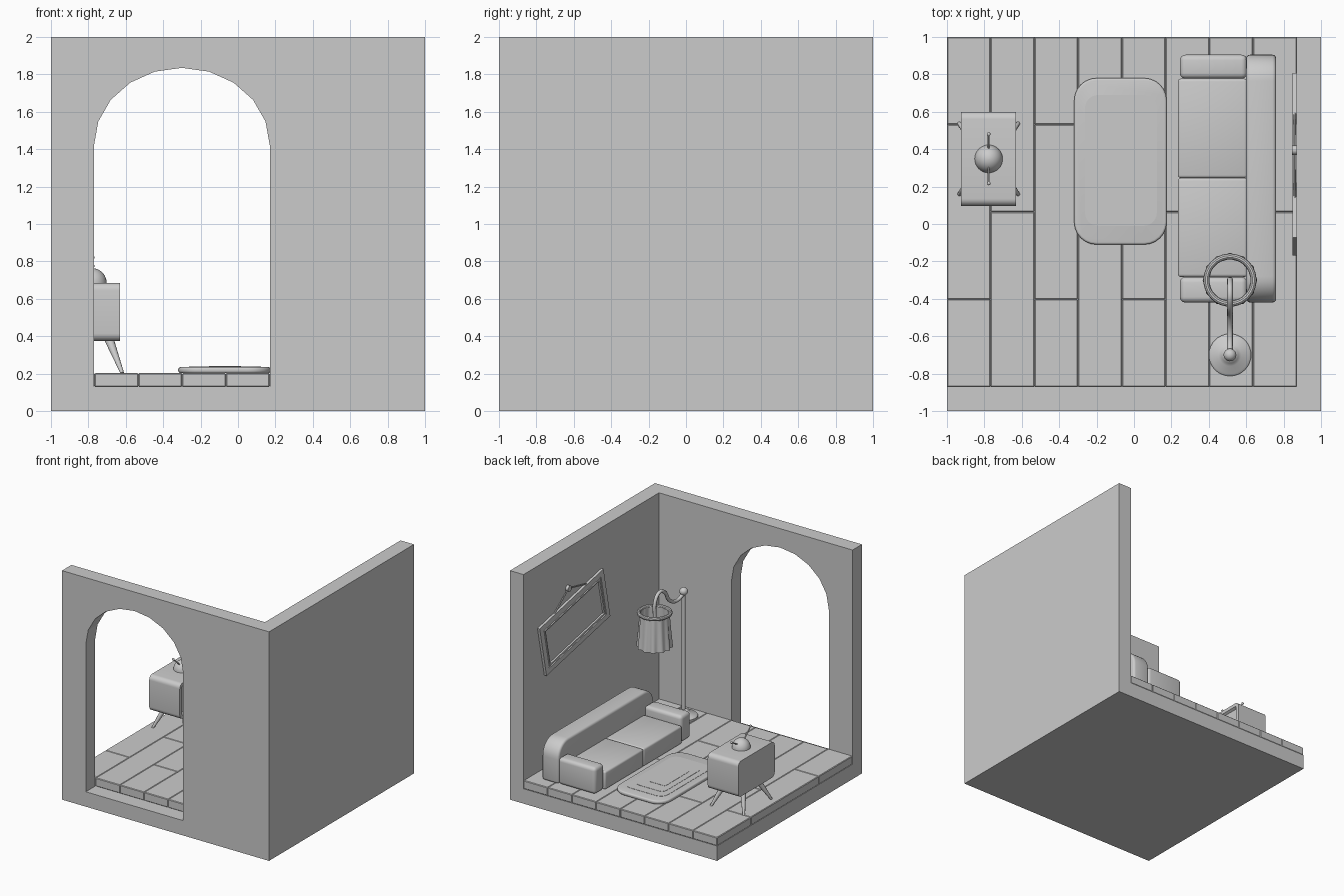
import bpy, bmesh, math
from mathutils import Vector

if "Cube" in bpy.data.objects:
    bpy.data.objects.remove(bpy.data.objects["Cube"])

grey = bpy.data.materials.new("plain grey")
grey.diffuse_color = (0.6, 0.6, 0.6, 1)
grey.use_nodes = True
grey.node_tree.nodes["Principled BSDF"].inputs["Base Color"].default_value = grey.diffuse_color


def finish(name, bm, smooth=35):
    bmesh.ops.recalc_face_normals(bm, faces=bm.faces)
    me = bpy.data.meshes.new(name)
    bm.to_mesh(me)
    bm.free()
    me.materials.append(grey)
    if smooth:
        me.polygons.foreach_set("use_smooth", [True] * len(me.polygons))
        me.set_sharp_from_angle(angle=math.radians(smooth))
    ob = bpy.data.objects.new(name, me)
    bpy.context.collection.objects.link(ob)
    return ob


def prism_bm(pts, axis, a, b, bevel=0, seg=2):
    """Extrude a 2D outline along an axis from a to b, optionally rounding its sharp edges."""
    place = {"x": lambda p, t: (t, p[0], p[1]), "y": lambda p, t: (p[0], t, p[1]),
             "z": lambda p, t: (p[0], p[1], t)}[axis]
    bm = bmesh.new()
    lo = [bm.verts.new(place(p, a)) for p in pts]
    hi = [bm.verts.new(place(p, b)) for p in pts]
    n = len(pts)
    bm.faces.new(lo)
    bm.faces.new(hi)
    for i in range(n):
        bm.faces.new((lo[i], lo[(i + 1) % n], hi[(i + 1) % n], hi[i]))
    bmesh.ops.recalc_face_normals(bm, faces=bm.faces)
    if bevel:
        sharp = [e for e in bm.edges if e.calc_face_angle(0) > 0.7]
        bmesh.ops.bevel(bm, geom=sharp, offset=bevel, segments=seg, profile=0.5, affect="EDGES")
    return bm


def box(name, x0, x1, y0, y1, z0, z1, bevel=0, seg=2):
    pts = [(x0, y0), (x1, y0), (x1, y1), (x0, y1)]
    return finish(name, prism_bm(pts, "z", z0, z1, bevel, seg))


def rounded(x0, x1, y0, y1, r, n=6, corners=(1, 1, 1, 1)):
    """Rounded rectangle; corners run lower left, lower right, upper right, upper left."""
    cs = [(x0, y0, 1, 1, 180), (x1, y0, -1, 1, 270), (x1, y1, -1, -1, 0), (x0, y1, 1, -1, 90)]
    out = []
    for (x, y, sx, sy, a0), on in zip(cs, corners):
        if not on:
            out.append((x, y))
            continue
        for i in range(n + 1):
            a = math.radians(a0 + 90 * i / n)
            out.append((x + sx * r + r * math.cos(a), y + sy * r + r * math.sin(a)))
    return out


def lathe(name, prof, cx, cy, n=32, closed=False, flute=None):
    """Spin (radius, z) points about a vertical line."""
    bm = bmesh.new()
    rings = []
    for k, (r, z) in enumerate(prof):
        ring = []
        for i in range(n):
            a = 2 * math.pi * i / n
            rr = r + (flute(k, a) if flute else 0)
            ring.append(bm.verts.new((cx + rr * math.cos(a), cy + rr * math.sin(a), z)))
        rings.append(ring)
    pairs = list(zip(rings, rings[1:])) + ([(rings[-1], rings[0])] if closed else [])
    for p, q in pairs:
        for i in range(n):
            bm.faces.new((p[i], p[(i + 1) % n], q[(i + 1) % n], q[i]))
    if not closed:
        bm.faces.new(rings[0])
        bm.faces.new(rings[-1])
    return finish(name, bm)


def rod(name, a, b, r0, r1, n=12):
    a, b = Vector(a), Vector(b)
    bm = bmesh.new()
    bmesh.ops.create_cone(bm, cap_ends=True, segments=n, radius1=r0, radius2=r1, depth=(b - a).length)
    ob = finish(name, bm)
    ob.rotation_mode = "QUATERNION"
    ob.rotation_quaternion = (b - a).to_track_quat("Z", "Y")
    ob.location = (a + b) / 2
    return ob


def ball(name, c, r):
    bm = bmesh.new()
    bmesh.ops.create_uvsphere(bm, u_segments=24, v_segments=16, radius=r)
    finish(name, bm).location = c


def inset_side(bm, sign, steps):
    """Inset the largest face pointing along +-x in several (width, depth) steps."""
    f = max((f for f in bm.faces if f.normal.x * sign > 0.9), key=lambda f: f.calc_area())
    for w, d in steps:
        bmesh.ops.inset_region(bm, faces=[f], thickness=w, depth=d, use_even_offset=True)


# Room shell: base slab, side wall, front wall with arch
box("base_slab", -1, 1, -1, 1, 0, 0.13)
box("side_wall", 0.87, 1, -0.87, 1, 0.13, 2)
arch = [(-0.3 - 0.47 * math.cos(math.pi * i / 10), 1.42 + 0.415 * math.sin(math.pi * i / 10))
        for i in range(11)]
outline = [(-1, 0.13), (-0.77, 0.13)] + arch + [(0.17, 0.13), (1, 0.13), (1, 2), (-1, 2)]
finish("arched_wall", prism_bm(outline, "y", -1, -0.87), 0)

# Staggered floor planks
w = 1.87 / 8
for c in range(8):
    cuts = [-0.87, -0.4025, 0.5325, 1] if c % 2 == 0 else [-0.87, 0.065, 1]
    for y0, y1 in zip(cuts, cuts[1:]):
        box("floor_plank", -1 + c * w, -1 + (c + 1) * w, y0, y1, 0.13, 0.203, 0.005, 1)

# Rug with concentric bands
finish("rug", prism_bm(rounded(-0.32, 0.175, -0.11, 0.78, 0.12), "z", 0.203, 0.235, 0.012, 3))
bands = [(-0.262, 0.122, -0.01, 0.69, 0.07), (-0.209, 0.07, 0.064, 0.61, 0.045),
         (-0.155, 0.016, 0.16, 0.51, 0.02)]
for i, (x0, x1, y0, y1, r) in enumerate(bands):
    finish("rug_band", prism_bm(rounded(x0, x1, y0, y1, r), "z", 0.23, 0.237 + 0.002 * i))

# Sofa
back = rounded(-0.42, 0.905, 0.203, 0.555, 0.14, 8, (0, 0, 1, 1))
finish("sofa_back", prism_bm(back, "x", 0.6, 0.76, 0.02, 3))
for y0, y1 in ((-0.42, -0.283), (0.777, 0.905)):
    box("sofa_arm", 0.245, 0.605, y0, y1, 0.203, 0.435, 0.03, 4)
for y0, y1 in ((-0.283, 0.246), (0.246, 0.777)):
    box("seat_cushion", 0.235, 0.605, y0, y1, 0.203, 0.36, 0.015, 3)

# Television: rounded cabinet with recessed screen
tx, ty = -0.777, 0.348
bm = prism_bm(rounded(0.096, 0.6, 0.375, 0.685, 0.04), "x", -0.925, -0.63)
inset_side(bm, 1, [(0.03, 0), (0.012, -0.02)])
finish("television_cabinet", bm)
for sx in (-1, 1):
    for sy in (-1, 1):
        rod("television_leg", (tx + sx * 0.085, ty + sy * 0.095, 0.39),
            (tx + sx * 0.158, ty + sy * 0.19, 0.203), 0.026, 0.01)
dome = [(0.075 * math.cos(a), 0.683 + 0.08 * math.sin(a)) for a in
        [math.radians(t) for t in range(0, 90, 10)] + [math.radians(89)]]
lathe("antenna_dome", dome, tx, ty)
for y, z in ((0.48, 0.775), (0.217, 0.82)):
    rod("antenna_rod", (tx, ty, 0.70), (tx, y, z), 0.005, 0.005, 8)
    ball("antenna_tip", (tx, y, z), 0.01)

# Floor lamp: base, pole, finial, curved arm
lx, ly = 0.513, -0.70
lathe("lamp_base", [(0.113, 0.203), (0.113, 0.222), (0.10, 0.232), (0.06, 0.242), (0.045, 0.255),
                    (0.03, 0.27), (0.015, 0.275)], lx, ly)
rod("lamp_pole", (lx, ly, 0.22), (lx, ly, 1.3), 0.016, 0.016, 16)
ball("lamp_finial", (lx, ly, 1.3), 0.034)
cu = bpy.data.curves.new("lamp_arm", "CURVE")
cu.dimensions = "3D"
cu.bevel_depth = 0.015
cu.bevel_resolution = 3
cu.resolution_u = 6
cu.use_fill_caps = True
path = [(-0.70, 1.28), (-0.60, 1.255), (-0.50, 1.30), (-0.44, 1.39), (-0.37, 1.42), (-0.31, 1.37),
        (-0.30, 1.23)]
sp = cu.splines.new("BEZIER")
sp.bezier_points.add(len(path) - 1)
for bp, (y, z) in zip(sp.bezier_points, path):
    bp.co = (lx, y, z)
    bp.handle_left_type = bp.handle_right_type = "AUTO"
cu.materials.append(grey)
arm = bpy.data.objects.new("lamp_arm", cu)
bpy.context.collection.objects.link(arm)
bpy.context.view_layer.objects.active = arm
arm.select_set(True)
bpy.ops.object.convert(target="MESH")

# Fluted shade with rim
flare = (0.2, 0.6, 1, 1, 0.6, 0.2)
shade = [(0.118, 1.265), (0.127, 1.11), (0.137, 0.975), (0.129, 0.975), (0.119, 1.11), (0.11, 1.265)]
lathe("lamp_shade", shade, lx, -0.30, 96, True, lambda k, a: 0.009 * flare[k] * math.cos(12 * a))
rim = [(0.126 + 0.016 * math.cos(i * math.pi / 5), 1.268 + 0.016 * math.sin(i * math.pi / 5))
       for i in range(10)]
lathe("shade_rim", rim, lx, -0.30, 40, True)

# Crooked picture on the side wall
bm = prism_bm([(-0.45, -0.228), (0.45, -0.228), (0.45, 0.228), (-0.45, 0.228)], "x", -0.022, 0.004)
inset_side(bm, -1, [(0.045, 0), (0.004, -0.006), (0.008, 0), (0.004, 0.006), (0.01, 0), (0.004, -0.012)])
pic = finish("picture_frame", bm)
tilt = math.radians(-12)
pic.location = (0.87, 0.32, 1.328)
pic.rotation_euler = (tilt, 0, 0)
nail = (0.858, 0.395, 1.652)
rod("picture_nail", (0.845, 0.395, 1.652), (0.88, 0.395, 1.652), 0.025, 0.025, 20)
for u in (-0.235, 0.235):
    end = (0.86, 0.32 + u * math.cos(tilt) - 0.222 * math.sin(tilt),
           1.328 + u * math.sin(tilt) + 0.222 * math.cos(tilt))
    rod("picture_string", nail, end, 0.006, 0.006, 8)
